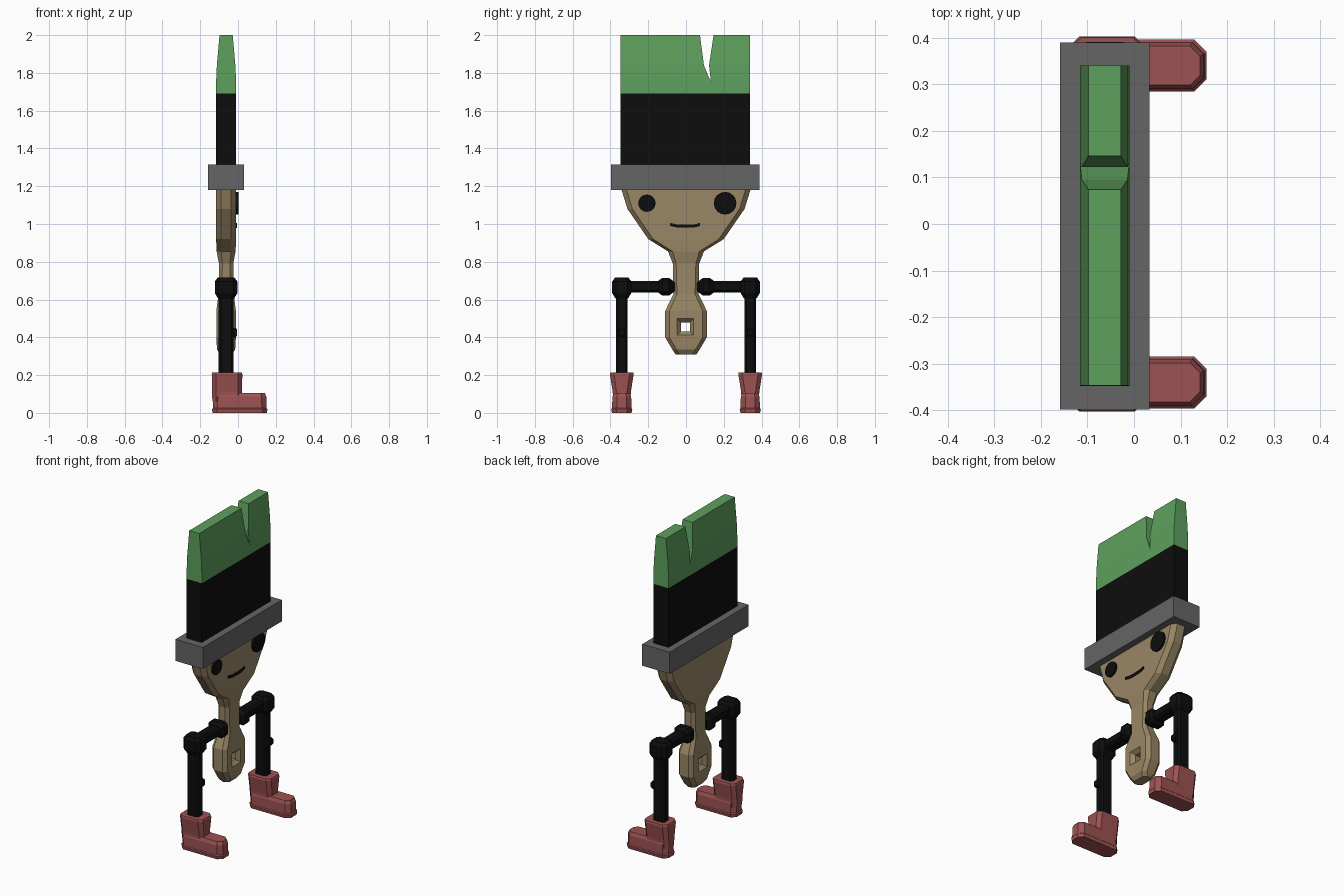
import bpy, bmesh
from math import radians
from mathutils import Matrix, Vector

if "Cube" in bpy.data.objects:
    bpy.data.objects.remove(bpy.data.objects["Cube"])

CX = -0.063  # centre of the brush thickness


def material(name, rgb):
    m = bpy.data.materials.new(name)
    m.diffuse_color = (*rgb, 1)
    m.use_nodes = True
    m.node_tree.nodes["Principled BSDF"].inputs["Base Color"].default_value = m.diffuse_color
    return m


GREEN = material("green", (0.11, 0.35, 0.11))
BLACK = material("black", (0.004, 0.004, 0.004))
STEEL = material("steel", (0.13, 0.13, 0.13))
WOOD = material("wood", (0.32, 0.24, 0.13))
RED = material("red", (0.34, 0.085, 0.085))


def finish(name, bm, mat):
    bmesh.ops.recalc_face_normals(bm, faces=bm.faces)
    me = bpy.data.meshes.new(name)
    bm.to_mesh(me)
    bm.free()
    me.materials.append(mat)
    ob = bpy.data.objects.new(name, me)
    bpy.context.collection.objects.link(ob)
    return ob


def loft(name, rings, mat, loc=(0, 0, 0), axis="Z"):
    """Skin chamfered rectangles (z, half x, half y, chamfer[, offset x, offset y])."""
    bm = bmesh.new()
    loops = []
    for z, hx, hy, c, *off in rings:
        ox, oy = off or (0, 0)
        pts = [(hx, -hy + c), (hx, hy - c), (hx - c, hy), (-hx + c, hy),
               (-hx, hy - c), (-hx, -hy + c), (-hx + c, -hy), (hx - c, -hy)]
        if c == 0:
            pts = pts[0:2] + pts[4:6]
        loops.append([bm.verts.new((x + ox, y + oy, z)) for x, y in pts])
    n = len(loops[0])
    for a, b in zip(loops, loops[1:]):
        for i in range(n):
            j = (i + 1) % n
            bm.faces.new((a[i], a[j], b[j], b[i]))
    bm.faces.new(loops[0])
    bm.faces.new(loops[-1])
    turn = {"Z": Matrix(), "X": Matrix.Rotation(radians(90), 4, "Y"),
            "Y": Matrix.Rotation(radians(-90), 4, "X"),
            "-Y": Matrix.Rotation(radians(90), 4, "X")}[axis]
    bm.transform(Matrix.Translation(Vector(loc)) @ turn)
    return finish(name, bm, mat)


# bristle tips, split by a notch: z, half thickness, notch left, notch right
notch = [(1.69, 0.053, 0.132, 0.132), (1.75, 0.053, 0.132, 0.132),
         (1.84, 0.049, 0.095, 0.122), (2.0, 0.035, 0.074, 0.146)]
loft("bristle_tips_wide", [(z, h, (l + 0.347) / 2, 0, 0, (l - 0.347) / 2)
                           for z, h, l, r in notch], GREEN, (CX, 0, 0))
loft("bristle_tips_narrow", [(z, h, (0.34 - r) / 2, 0, 0, (0.34 + r) / 2)
                             for z, h, l, r in notch], GREEN, (CX, 0, 0))

# bristle base and ferrule
loft("bristle_base", [(z, 0.053, 0.344, 0) for z in (1.31, 1.69)], BLACK, (CX, -0.004, 0))
loft("ferrule", [(z, 0.096, 0.394, 0) for z in (1.18, 1.316)], STEEL, (CX, -0.004, 0))

# wooden handle with a bevelled hanging hole
handle = loft("handle", [(0.31, 0.03, 0.055, 0.02), (0.335, 0.048, 0.072, 0.022),
                         (0.40, 0.052, 0.11, 0.022), (0.54, 0.052, 0.11, 0.022),
                         (0.63, 0.040, 0.066, 0.018), (0.79, 0.038, 0.07, 0.018),
                         (0.855, 0.050, 0.095, 0.024), (0.92, 0.053, 0.20, 0.026),
                         (1.08, 0.053, 0.31, 0.026), (1.20, 0.053, 0.347, 0.026)],
              WOOD, (CX, 0, 0))
cutter = loft("hole_cutter", [(-0.08, 0.07, 0.07, 0), (-0.03, 0.023, 0.023, 0),
                              (0.03, 0.023, 0.023, 0), (0.08, 0.07, 0.07, 0)],
              WOOD, (CX, -0.003, 0.455), "X")
cutter.hide_render = True
cutter.hide_viewport = True
cut = handle.modifiers.new("hole", "BOOLEAN")
cut.operation = "DIFFERENCE"
cut.solver = "EXACT"
cut.object = cutter

# face
for name, y, r in (("small_eye", -0.207, 0.046), ("large_eye", 0.207, 0.06)):
    bm = bmesh.new()
    bmesh.ops.create_cone(bm, cap_ends=True, segments=16, radius1=r, radius2=r, depth=0.023,
                          matrix=Matrix.Translation((-0.0085, y, 1.11))
                          @ Matrix.Rotation(radians(90), 4, "Y"))
    finish(name, bm, BLACK)
loft("mouth", [(y, 0.008, 0.008, 0, 0, dz) for y, dz in
               ((-0.085, -0.006), (-0.05, 0.002), (0, 0.004), (0.045, 0.002), (0.075, -0.006))],
     BLACK, (-0.012, 0, 0.992), "Y")

# limbs and boots on both sides
for side, s in (("left", -1), ("right", 1)):
    y = 0.34 * s
    axis = "Y" if s > 0 else "-Y"
    loft(side + "_hip", [(0.05, 0.03, 0.03, 0.012), (0.07, 0.032, 0.032, 0.012),
                         (0.09, 0.055, 0.047, 0.018), (0.125, 0.055, 0.047, 0.018),
                         (0.145, 0.04, 0.033, 0.012)], BLACK, (CX, 0, 0.668), axis)
    loft(side + "_upper_limb", [(d, 0.038, 0.03, 0.012) for d in (0.13, 0.31)],
         BLACK, (CX, 0, 0.668), axis)
    loft(side + "_joint", [(0.605, 0.042, 0.033, 0.012), (0.635, 0.06, 0.051, 0.02),
                           (0.695, 0.06, 0.051, 0.02), (0.716, 0.045, 0.036, 0.015)],
         BLACK, (CX, y, 0))
    loft(side + "_lower_limb", [(z, 0.04, 0.031, 0.012) for z in (0.18, 0.62)],
         BLACK, (CX, y, 0))
    loft(side + "_knee_pad", [(0.40, 0.01, 0.012, 0), (0.41, 0.018, 0.018, 0),
                              (0.44, 0.018, 0.018, 0), (0.45, 0.01, 0.012, 0)],
         BLACK, (-0.022, y, 0))
    loft(side + "_boot_shaft", [(0.06, 0.078, 0.046, 0.02), (0.11, 0.079, 0.048, 0.02),
                                (0.205, 0.081, 0.063, 0.022), (0.215, 0.078, 0.06, 0.022)],
         RED, (-0.058, y, 0))
    loft(side + "_boot_foot", [(0, 0.144, 0.052, 0.025), (0.02, 0.147, 0.056, 0.027),
                               (0.025, 0.142, 0.051, 0.025), (0.085, 0.141, 0.05, 0.025),
                               (0.105, 0.133, 0.042, 0.022)], RED, (0.009, y, 0))
